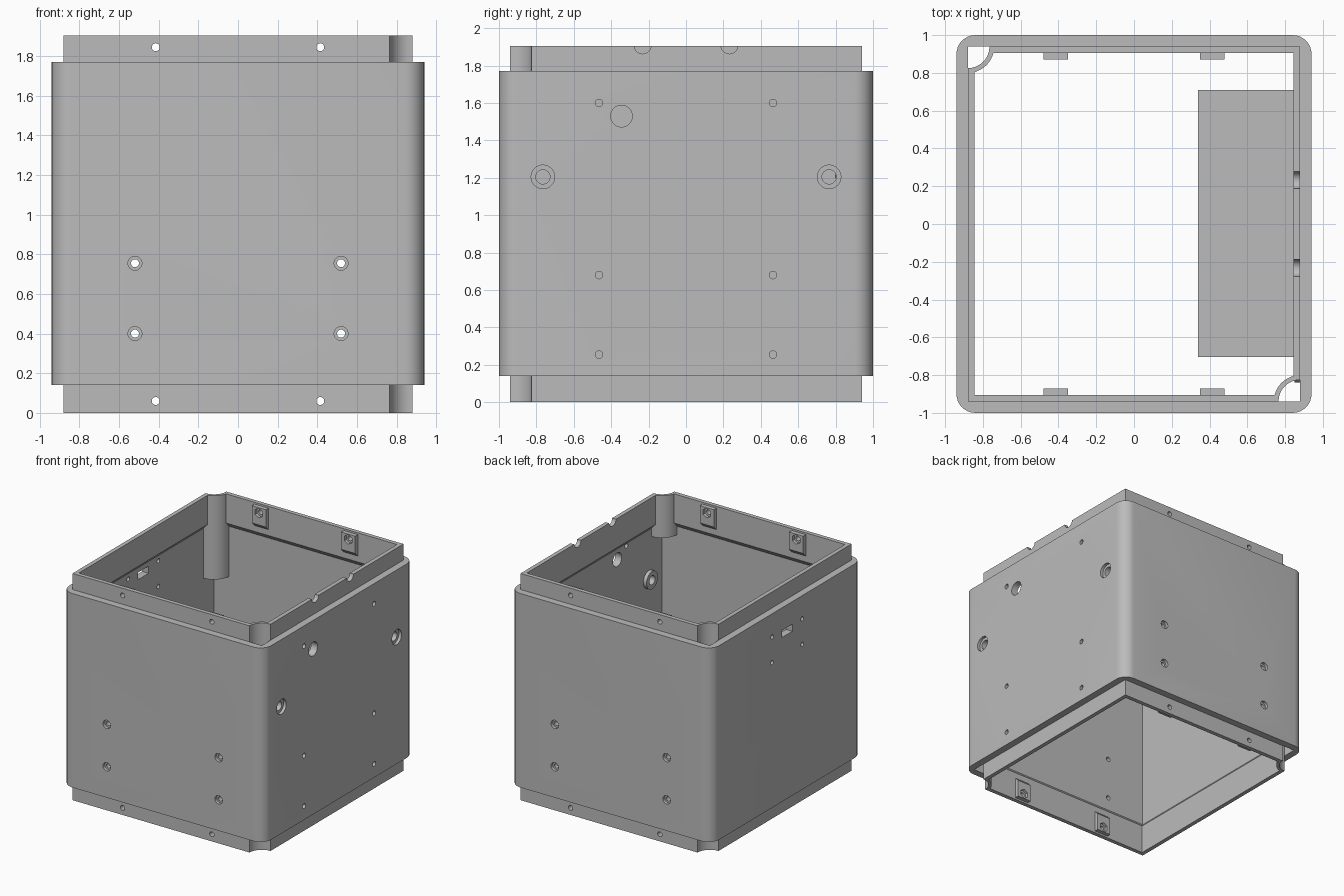
import bpy, bmesh, math
from mathutils import Matrix, Vector

HEIGHT = 1.905
LIP_X, LIP_Y = 0.88, 0.94      # cavity of the shell, outside of the lips
IN_X, IN_Y = 0.845, 0.905      # inside of the lips
NOTCH_R, TUBE_R = 0.115, 0.14

old = bpy.data.objects.get("Cube")
if old:
    bpy.data.objects.remove(old, do_unlink=True)

grey = bpy.data.materials.new("plain grey")
grey.use_nodes = True
grey.diffuse_color = (0.5, 0.5, 0.5, 1)
grey.node_tree.nodes["Principled BSDF"].inputs["Base Color"].default_value = (0.5, 0.5, 0.5, 1)


def finish(name, bm):
    bmesh.ops.recalc_face_normals(bm, faces=bm.faces)
    mesh = bpy.data.meshes.new(name)
    bm.to_mesh(mesh)
    bm.free()
    mesh.materials.append(grey)
    obj = bpy.data.objects.new(name, mesh)
    bpy.context.collection.objects.link(obj)
    return obj


def select(obj):
    bpy.ops.object.select_all(action='DESELECT')
    obj.select_set(True)
    bpy.context.view_layer.objects.active = obj


def smooth(obj):
    select(obj)
    bpy.ops.object.shade_smooth_by_angle(angle=math.radians(35))


def cut(obj, bm):
    """Subtract every shape in bm from obj, then drop the cutter."""
    cutter = finish("cutter", bm)
    cutter.hide_render = True
    mod = obj.modifiers.new("cut", 'BOOLEAN')
    mod.operation = 'DIFFERENCE'
    mod.solver = 'EXACT'
    mod.use_self = True
    mod.object = cutter
    select(obj)
    bpy.ops.object.modifier_apply(modifier=mod.name)
    bpy.data.objects.remove(cutter, do_unlink=True)


def box(bm, lo, hi):
    lo, hi = Vector(lo), Vector(hi)
    mat = Matrix.Translation((lo + hi) / 2) @ Matrix.Diagonal((*(hi - lo), 1))
    return bmesh.ops.create_cube(bm, size=1, matrix=mat)["verts"]


def rod(bm, a, b, r, sides=32):
    a, b = Vector(a), Vector(b)
    turn = (b - a).to_track_quat('Z', 'Y').to_matrix().to_4x4()
    bmesh.ops.create_cone(bm, cap_ends=True, segments=sides, radius1=r, radius2=r,
                          depth=(b - a).length, matrix=Matrix.Translation((a + b) / 2) @ turn)


def prism(bm, outline, z0, z1):
    face = bm.faces.new([bm.verts.new((x, y, z0)) for x, y in outline])
    top = bmesh.ops.extrude_face_region(bm, geom=[face])["geom"]
    bmesh.ops.translate(bm, vec=(0, 0, z1 - z0),
                        verts=[v for v in top if isinstance(v, bmesh.types.BMVert)])


def flip_z(bm):
    """Turn a top part into the matching bottom part."""
    bmesh.ops.transform(bm, verts=bm.verts,
                        matrix=Matrix.Translation((0, 0, HEIGHT)) @ Matrix.Diagonal((1, 1, -1, 1)))


# Main shell with rounded corners
bm = bmesh.new()
box(bm, (-0.94, -1, 0.14), (0.94, 1, 1.77))
upright = [e for e in bm.edges if abs(e.verts[0].co.z - e.verts[1].co.z) > 1]
bmesh.ops.bevel(bm, geom=upright, offset=0.1, segments=8, profile=0.5, affect='EDGES')
shell = finish("shell", bm)
bm = bmesh.new()
box(bm, (-LIP_X, -LIP_Y, 0), (LIP_X, LIP_Y, 2))
cut(shell, bm)

# Holes in all four walls
bm = bmesh.new()
for s in (-1, 1):
    for x in (-0.52, 0.52):
        for z in (0.4, 0.755):
            rod(bm, (x, s * 0.9, z), (x, s * 1.1, z), 0.02)
            rod(bm, (x, s * 0.975, z), (x, s * 1.1, z), 0.035)
    for z in (0.255, 0.68, 1.6):
        rod(bm, (0.8, s * 0.465, z), (1, s * 0.465, z), 0.02)
    rod(bm, (0.8, s * 0.765, 1.205), (1, s * 0.765, 1.205), 0.038)
    rod(bm, (0.915, s * 0.765, 1.205), (1, s * 0.765, 1.205), 0.063)
    for z in (1.36, 1.575):
        rod(bm, (-1, s * 0.2, z), (-0.8, s * 0.2, z), 0.018)
rod(bm, (0.8, -0.345, 1.53), (1, -0.345, 1.53), 0.058)
box(bm, (-1, -0.07, 1.52), (-0.8, 0.07, 1.58))
cut(shell, bm)
smooth(shell)

# Bosses around the two large stepped holes
for s, side in ((-1, "front"), (1, "back")):
    bm = bmesh.new()
    rod(bm, (0.85, s * 0.765, 1.205), (0.885, s * 0.765, 1.205), 0.075)
    boss = finish(side + "_hole_boss", bm)
    bm = bmesh.new()
    rod(bm, (0.8, s * 0.765, 1.205), (1, s * 0.765, 1.205), 0.038)
    cut(boss, bm)
    smooth(boss)


# Lip ring with a chamfered lower edge, screw pads and two scooped corners
def make_lip(name, is_top):
    bm = bmesh.new()
    loops = []
    for x, y, z in ((LIP_X, LIP_Y, HEIGHT), (IN_X, IN_Y, HEIGHT),
                    (IN_X, IN_Y, 1.66), (LIP_X, LIP_Y, 1.62)):
        loops.append([bm.verts.new((x * i, y * j, z))
                      for i, j in ((-1, -1), (1, -1), (1, 1), (-1, 1))])
    for k, loop in enumerate(loops):
        nxt = loops[(k + 1) % 4]
        for i in range(4):
            j = (i + 1) % 4
            bm.faces.new((loop[i], loop[j], nxt[j], nxt[i]))
    for s in (-1, 1):
        for x in (-0.415, 0.415):
            pad = box(bm, (x - 0.065, min(s * 0.87, s * 0.915), 1.70),
                      (x + 0.065, max(s * 0.87, s * 0.915), 1.89))
            for v in pad:
                if v.co.z < 1.8 and abs(v.co.y) < 0.9:
                    v.co.z += 0.045
    if not is_top:
        flip_z(bm)
    lip = finish(name, bm)

    bm = bmesh.new()
    for s in (-1, 1):
        rod(bm, (s * LIP_X, -s * LIP_Y, 1.5), (s * LIP_X, -s * LIP_Y, 2), NOTCH_R)
        for x in (-0.415, 0.415):
            rod(bm, (x, s * 0.8, 1.845), (x, s, 1.845), 0.02)
            rod(bm, (x, s * 0.8, 1.82 + 0.025), (x, s * 0.895, 1.845), 0.04, 6)
        if is_top:
            rod(bm, (0.8, s * 0.232, HEIGHT + 0.003), (0.95, s * 0.232, HEIGHT + 0.003), 0.045)
    if not is_top:
        flip_z(bm)
    cut(lip, bm)
    smooth(lip)


make_lip("top_lip", True)
make_lip("bottom_lip", False)


# Quarter-round corner guides continuing the scooped corners
def make_guide(name, s, z_end, is_top):
    bm = bmesh.new()
    start = math.pi / 2 if s > 0 else -math.pi / 2
    angles = [start + math.pi / 2 * i / 12 for i in range(13)]
    outline = [(s * LIP_X + r * math.cos(a), -s * LIP_Y + r * math.sin(a))
               for r, seq in ((NOTCH_R, angles), (TUBE_R, angles[::-1])) for a in seq]
    prism(bm, outline, z_end, HEIGHT)
    if not is_top:
        flip_z(bm)
    smooth(finish(name, bm))


make_guide("top_front_guide", 1, 1.55, True)
make_guide("top_back_guide", -1, 1.2, True)
make_guide("bottom_front_guide", 1, 1.55, False)
make_guide("bottom_back_guide", -1, 1.55, False)

# Shelf on the inside of the right wall
bm = bmesh.new()
box(bm, (0.34, -0.705, 0.80), (0.69, 0.71, 0.84))
finish("shelf_plate", bm)
bm = bmesh.new()
box(bm, (0.69, -0.705, 0.60), (LIP_X, 0.71, 0.84))
finish("shelf_foot", bm)
